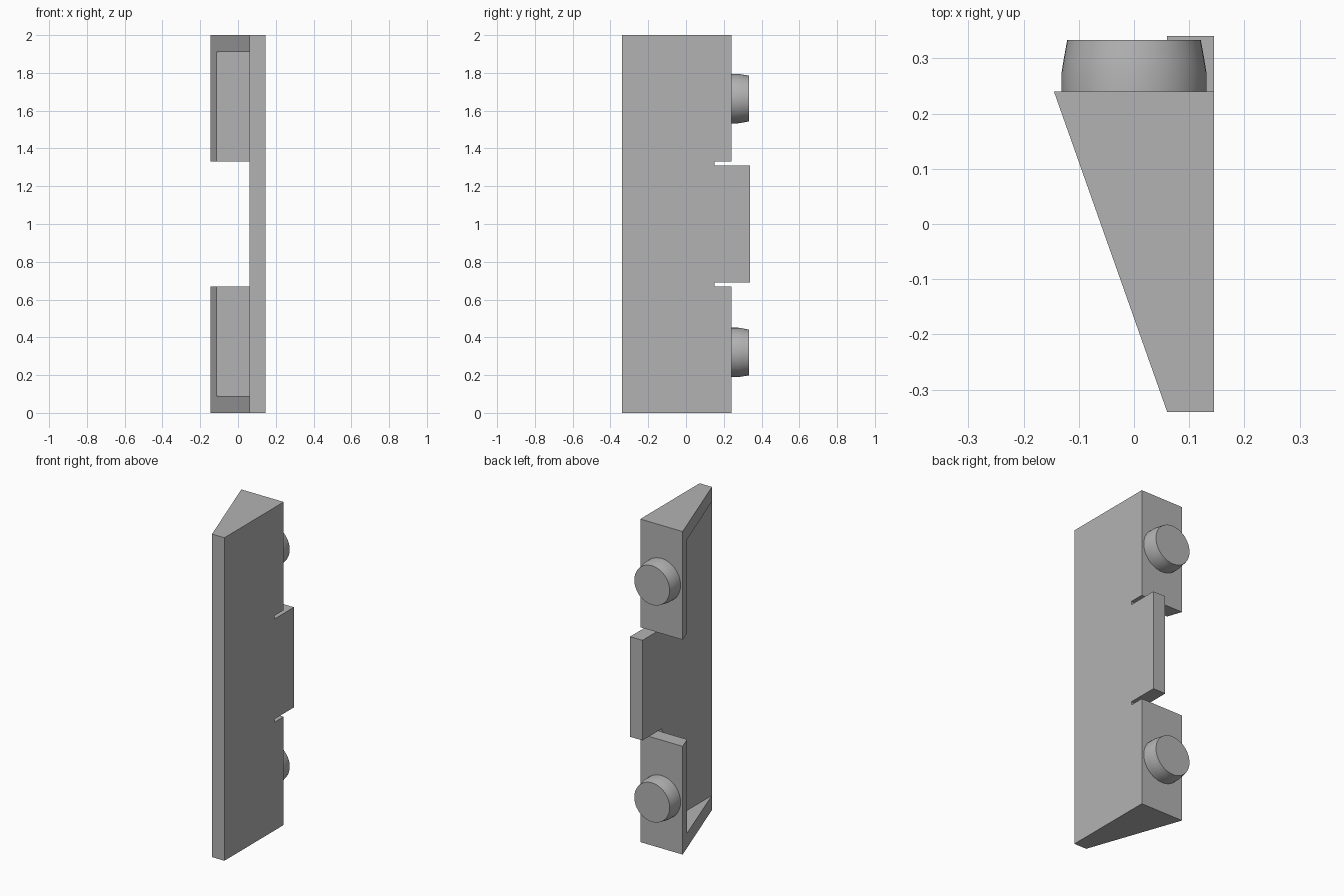
import bpy, bmesh, math

cube = bpy.data.objects.get("Cube")
if cube:
    bpy.data.objects.remove(cube, do_unlink=True)

grey = bpy.data.materials.new("mid grey")
grey.use_nodes = True
COLOUR = (0.45, 0.45, 0.45, 1)
grey.diffuse_color = COLOUR
grey.node_tree.nodes["Principled BSDF"].inputs["Base Color"].default_value = COLOUR


def make(name, bm):
    bmesh.ops.recalc_face_normals(bm, faces=bm.faces)
    mesh = bpy.data.meshes.new(name)
    bm.to_mesh(mesh)
    bm.free()
    mesh.materials.append(grey)
    obj = bpy.data.objects.new(name, mesh)
    bpy.context.collection.objects.link(obj)
    return obj


def prism(name, outline, z0, z1):
    """Extrude an xy outline from z0 up to z1."""
    bm = bmesh.new()
    face = bm.faces.new([bm.verts.new((x, y, z0)) for x, y in outline])
    top = bmesh.ops.extrude_face_region(bm, geom=[face])["geom"]
    verts = [v for v in top if isinstance(v, bmesh.types.BMVert)]
    bmesh.ops.translate(bm, verts=verts, vec=(0, 0, z1 - z0))
    return make(name, bm)


def activate(obj):
    bpy.ops.object.select_all(action="DESELECT")
    obj.select_set(True)
    bpy.context.view_layer.objects.active = obj


def cut(target, x0, x1, y0, y1, z0, z1):
    """Remove a box from the target."""
    cutter = prism("cutter", [(x0, y0), (x1, y0), (x1, y1), (x0, y1)], z0, z1)
    cutter.hide_render = True
    mod = target.modifiers.new("cut", "BOOLEAN")
    mod.operation, mod.solver, mod.object = "DIFFERENCE", "EXACT", cutter
    activate(target)
    bpy.ops.object.modifier_apply(modifier=mod.name)
    bpy.data.objects.remove(cutter, do_unlink=True)


LEFT, RIGHT, INNER = -0.145, 0.145, 0.06
FRONT, BACK, TAB, SLOT = -0.34, 0.24, 0.34, 0.15

# Wedge housing: side plate with sloping end caps and a back tab
housing = prism("wedge_housing", [(INNER, FRONT), (RIGHT, FRONT), (RIGHT, TAB),
                                  (INNER, TAB), (INNER, BACK), (LEFT, BACK)], 0, 2)
cut(housing, -1, INNER, -1, SLOT, 0.09, 1.91)      # cavity
cut(housing, -1, INNER, -1, 1, 0.67, 1.33)         # gap between back panels
for z0, z1, s0, s1 in ((-1, 0.68, 0.67, 0.69), (1.32, 3, 1.31, 1.33)):
    cut(housing, -1, 1, BACK, 1, z0, z1)           # leave only the middle tab
    cut(housing, -1, 1, SLOT, 1, s0, s1)           # slots beside the tab

bm = bmesh.new()
bm.from_mesh(housing.data)
bmesh.ops.remove_doubles(bm, verts=bm.verts, dist=0.0005)
bmesh.ops.dissolve_limit(bm, angle_limit=0.01, verts=bm.verts, edges=bm.edges)
bm.to_mesh(housing.data)
bm.free()

# Round pegs on the back panels, turned from a rim profile
PROFILE = [(0.131, BACK - 0.01), (0.131, 0.275), (0.127, 0.3), (0.121, 0.333)]
SIDES = 48
for name, z in (("lower_peg", 0.32), ("upper_peg", 1.664)):
    bm = bmesh.new()
    rings = []
    for r, y in PROFILE:
        rings.append([bm.verts.new((r * math.cos(a), y, z + r * math.sin(a)))
                      for a in (2 * math.pi * i / SIDES for i in range(SIDES))])
    for low, high in zip(rings, rings[1:]):
        for i in range(SIDES):
            j = (i + 1) % SIDES
            bm.faces.new((low[i], low[j], high[j], high[i]))
    bm.faces.new(rings[0])
    bm.faces.new(rings[-1])
    activate(make(name, bm))
    bpy.ops.object.shade_smooth_by_angle(angle=math.radians(30))
